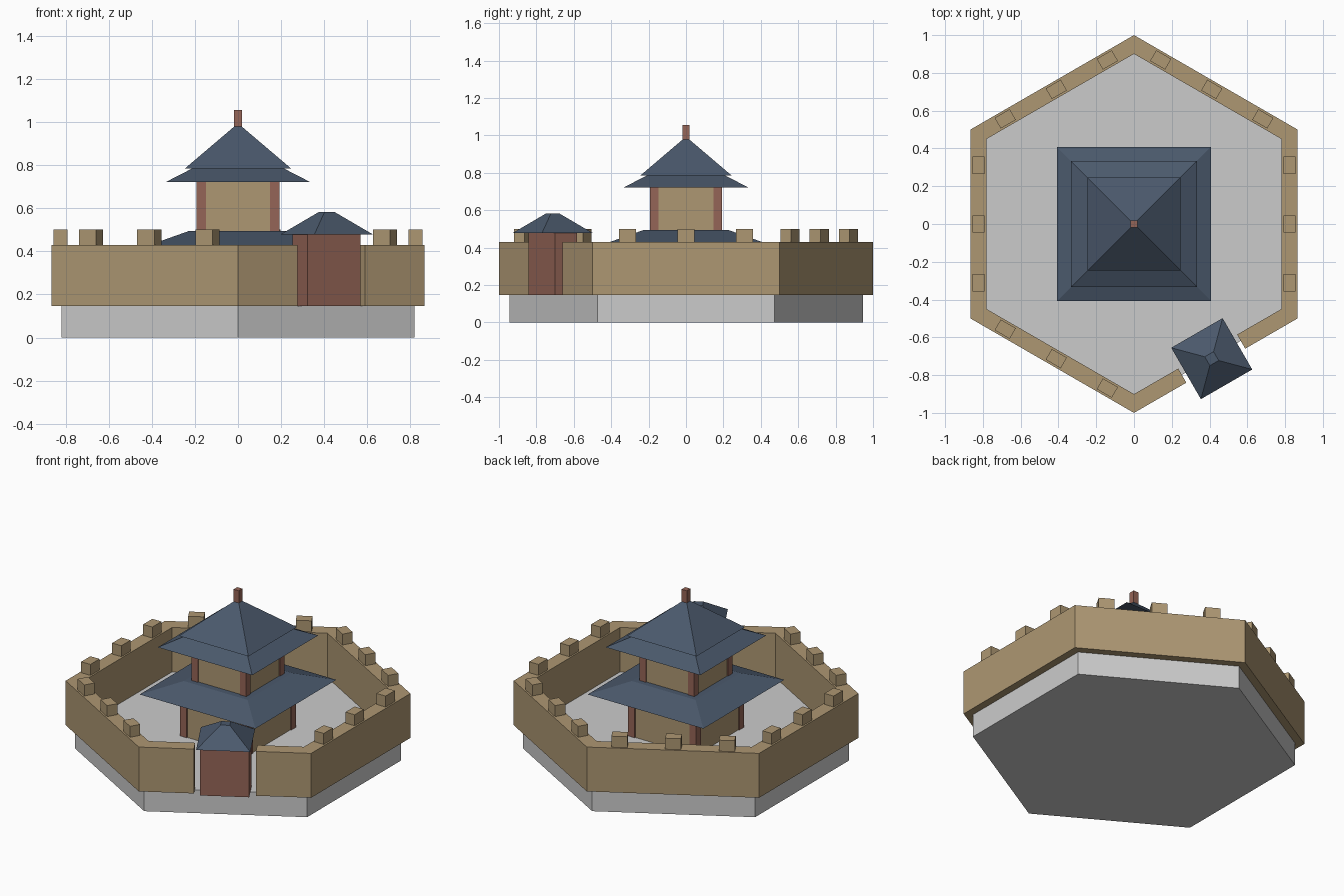
import bpy, bmesh
from math import sin, cos, radians, sqrt
from mathutils import Matrix, Vector

if "Cube" in bpy.data.objects:
    bpy.data.objects.remove(bpy.data.objects["Cube"])


def mat(name, col):
    m = bpy.data.materials.new(name)
    m.diffuse_color = (*col, 1)
    m.use_nodes = True
    m.node_tree.nodes["Principled BSDF"].inputs["Base Color"].default_value = m.diffuse_color
    return m


SAND = mat("sand_plaster", (0.42, 0.31, 0.17))
BLUE = mat("slate_tile", (0.07, 0.10, 0.15))
RED = mat("red_timber", (0.30, 0.13, 0.095))
FLOOR = 0.147


def finish(name, bm, material):
    bmesh.ops.recalc_face_normals(bm, faces=bm.faces)
    me = bpy.data.meshes.new(name)
    bm.to_mesh(me)
    bm.free()
    ob = bpy.data.objects.new(name, me)
    bpy.context.collection.objects.link(ob)
    if material:
        me.materials.append(material)
    return ob


def prism(name, pts, z0, z1, material=None):
    """Extrude a plan outline from z0 to z1."""
    bm = bmesh.new()
    face = bm.faces.new([bm.verts.new((x, y, z0)) for x, y in pts])
    ext = bmesh.ops.extrude_face_region(bm, geom=[face])
    verts = [v for v in ext["geom"] if isinstance(v, bmesh.types.BMVert)]
    bmesh.ops.translate(bm, verts=verts, vec=(0, 0, z1 - z0))
    return finish(name, bm, material)


def box(name, x, y, sx, sy, z0, z1, material, angle=0):
    bm = bmesh.new()
    bmesh.ops.create_cube(bm, size=1, matrix=Matrix.Diagonal((sx, sy, z1 - z0, 1)))
    ob = finish(name, bm, material)
    ob.location = (x, y, (z0 + z1) / 2)
    ob.rotation_euler.z = angle
    return ob


def roof(name, x, y, half0, half1, z0, z1, angle=0):
    """Square hipped roof from eave half-width to top half-width."""
    bm = bmesh.new()
    bmesh.ops.create_cone(bm, cap_ends=True, segments=4, radius1=half0 * sqrt(2),
                          radius2=half1 * sqrt(2), depth=z1 - z0,
                          matrix=Matrix.Rotation(radians(45), 4, 'Z'))
    ob = finish(name, bm, BLUE)
    ob.location = (x, y, (z0 + z1) / 2)
    ob.rotation_euler.z = angle
    return ob


def hexagon(r):
    # starts at the right end of the gate side, ends at its left end
    return [Vector((r * cos(radians(a)), r * sin(radians(a)))) for a in range(-30, 300, 60)]


# hexagonal stone base
prism("stone_base", hexagon(0.945), 0, FLOOR)

# curtain wall, open on the gate side
APO_OUT, APO_IN = 0.866, 0.78
APO_MID = (APO_OUT + APO_IN) / 2
GATE_N = Vector((0.5, -sqrt(3) / 2))
GATE_T = Vector((sqrt(3) / 2, 0.5))
GAP = 0.18


def run(apothem):
    n, t = GATE_N * apothem, GATE_T * GAP
    return [n + t] + hexagon(apothem * 2 / sqrt(3)) + [n - t]


prism("curtain_wall", run(APO_OUT) + run(APO_IN)[::-1], FLOOR, 0.43, SAND)

# merlons, three on every side but the gate side
for side in range(5):
    a = radians(60 * side)
    for k in (-0.312, 0, 0.312):
        box("merlon", APO_MID * cos(a) - k * sin(a), APO_MID * sin(a) + k * cos(a),
            0.065, 0.092, 0.425, 0.50, SAND, a)

# gatehouse
gx, gy = GATE_N * APO_MID
box("gatehouse", gx, gy, 0.286, 0.135, FLOOR, 0.485, RED, radians(30))
roof("gatehouse_roof", gx, gy, 0.157, 0.027, 0.478, 0.582, radians(30))


# keep storeys with corner posts
def storey(label, half, post, z0, z1):
    box(label + "_walls", 0, 0, 2 * half - 0.012, 2 * half - 0.012, z0, z1, SAND)
    c = half - post / 2
    for sx in (-1, 1):
        for sy in (-1, 1):
            box(label + "_post", sx * c, sy * c, post, post, z0, z1, RED)


storey("lower_keep", 0.241, 0.048, FLOOR, 0.45)
roof("lower_roof", 0, 0, 0.408, 0.225, 0.43, 0.495)
storey("upper_keep", 0.193, 0.045, 0.48, 0.73)
roof("upper_roof_skirt", 0, 0, 0.333, 0.205, 0.722, 0.788)
roof("upper_roof", 0, 0, 0.245, 0.004, 0.785, 0.99)
box("finial", 0, 0, 0.036, 0.036, 0.965, 1.056, RED)
